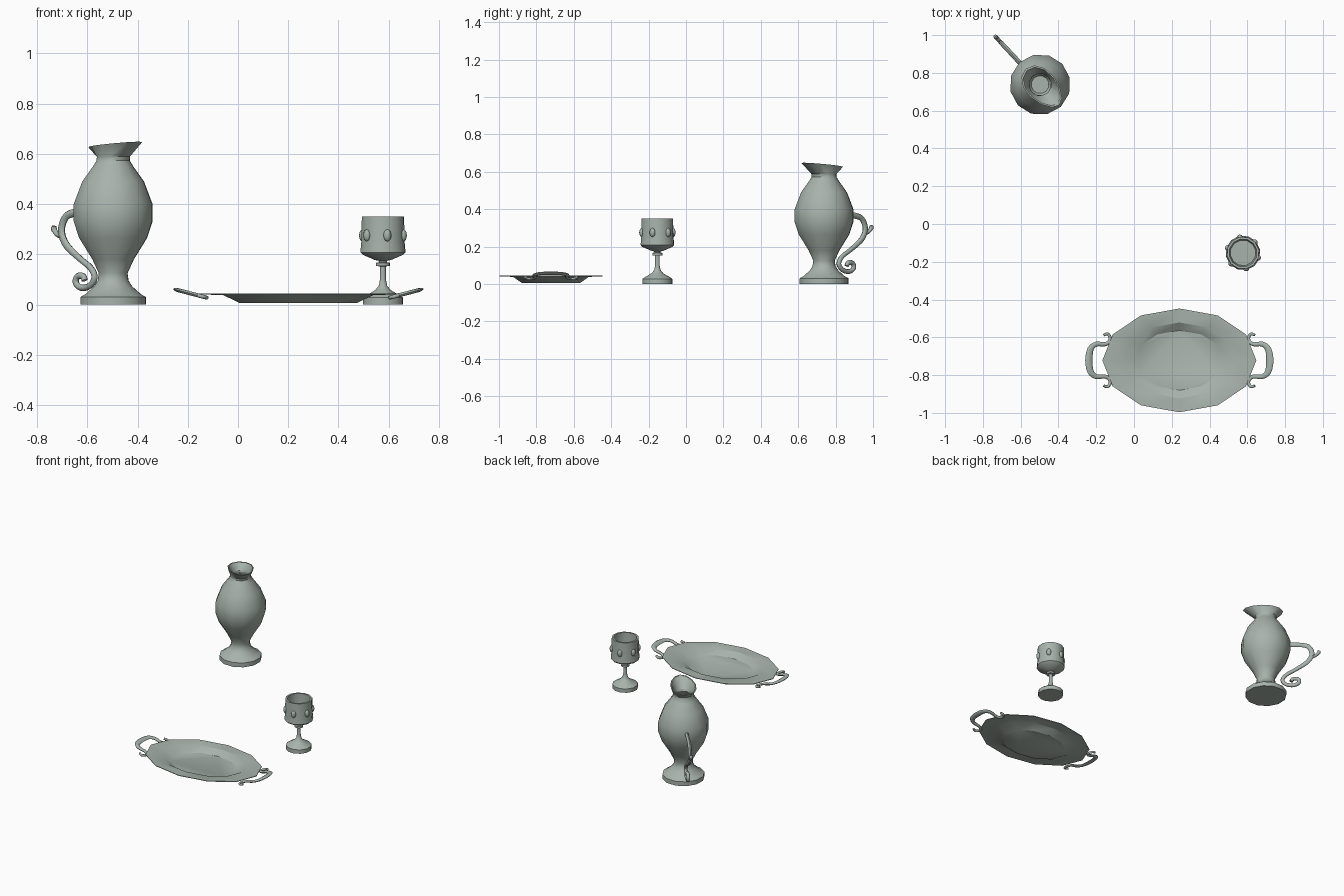
import bpy, bmesh, math
from mathutils import Vector, Matrix

if "Cube" in bpy.data.objects:
    bpy.data.objects.remove(bpy.data.objects["Cube"])

metal = bpy.data.materials.new("grey green metal")
metal.diffuse_color = (0.39, 0.45, 0.41, 1)
metal.use_nodes = True
metal.node_tree.nodes["Principled BSDF"].inputs["Base Color"].default_value = metal.diffuse_color


def finish(name, bm, matrix, angle=32):
    bmesh.ops.recalc_face_normals(bm, faces=bm.faces)
    me = bpy.data.meshes.new(name)
    bm.to_mesh(me)
    bm.free()
    me.transform(matrix)
    me.materials.append(metal)
    ob = bpy.data.objects.new(name, me)
    bpy.context.collection.objects.link(ob)
    bpy.ops.object.select_all(action='DESELECT')
    ob.select_set(True)
    bpy.context.view_layer.objects.active = ob
    bpy.ops.object.shade_smooth_by_angle(angle=math.radians(angle))
    return ob


def skin(bm, rings):
    """Bridge a list of point rings and cap both ends."""
    vs = [[bm.verts.new(p) for p in ring] for ring in rings]
    n = len(vs[0])
    for a, b in zip(vs, vs[1:]):
        for i in range(n):
            j = (i + 1) % n
            bm.faces.new((a[i], a[j], b[j], b[i]))
    bm.faces.new(vs[0])
    bm.faces.new(vs[-1])


def lathe(name, profile, matrix, sides=12, sy=1.0):
    """profile: (radius, z) or (radius, z, k); k pulls the ring into a spout."""
    rings = []
    for r, z, *k in profile:
        k = k[0] if k else 0
        ring = []
        for i in range(sides):
            a = 2 * math.pi * i / sides
            c, s = math.cos(a), math.sin(a)
            x = r * c * (1 + 0.6 * k) + 0.018 * k
            y = r * s * sy * (1 - 0.15 * k * c)
            ring.append((x, y, z + 0.09 * k * x))
        rings.append(ring)
    bm = bmesh.new()
    skin(bm, rings)
    return finish(name, bm, matrix)


def sweep(name, pts, normal, matrix, thick, steps=3, sides=8):
    """pts: (x, y, z, half width). Smooth planar path with an oval section."""
    p = [Vector(q) for q in pts]
    p = [2 * p[0] - p[1]] + p + [2 * p[-1] - p[-2]]
    path = []
    for i in range(1, len(p) - 2):
        a, b, c, d = p[i - 1:i + 3]
        for s in range(steps):
            t = s / steps
            path.append(0.5 * (2 * b + (c - a) * t + (2 * a - 5 * b + 4 * c - d) * t * t
                               + (3 * b - a - 3 * c + d) * t ** 3))
    path.append(p[-2])
    n = Vector(normal).normalized()
    rings = []
    for i, q in enumerate(path):
        t = (path[min(i + 1, len(path) - 1)] - path[max(i - 1, 0)]).to_3d().normalized()
        side = t.cross(n).normalized()
        rings.append([q.to_3d() + side * q.w * math.cos(2 * math.pi * k / sides)
                      + n * thick * math.sin(2 * math.pi * k / sides) for k in range(sides)])
    bm = bmesh.new()
    skin(bm, rings)
    return finish(name, bm, matrix, 50)


# --- jug: local +x is the spout, -x the handle
jug = Matrix.Translation((-0.497, 0.738, 0)) @ Matrix.Rotation(math.radians(-47), 4, 'Z')
lathe("jug_body", [
    (0.134, 0), (0.134, 0.03), (0.115, 0.04), (0.078, 0.072), (0.063, 0.095), (0.059, 0.125),
    (0.085, 0.18), (0.139, 0.265), (0.161, 0.33), (0.161, 0.40), (0.126, 0.49), (0.082, 0.55),
    (0.068, 0.573), (0.066, 0.588, 0.1), (0.082, 0.635, 1),
    (0.075, 0.635, 1), (0.058, 0.588, 0.1), (0.058, 0.573), (0.074, 0.545), (0.118, 0.487),
    (0.152, 0.398), (0.152, 0.332), (0.130, 0.268), (0.076, 0.184), (0.047, 0.13)], jug)
handle = [(0.145, 0.372), (0.22, 0.366), (0.272, 0.352), (0.298, 0.315), (0.298, 0.275),
          (0.266, 0.23), (0.19, 0.18), (0.133, 0.147), (0.108, 0.11), (0.133, 0.076),
          (0.185, 0.066), (0.218, 0.086), (0.208, 0.112), (0.176, 0.113), (0.166, 0.096)]
sweep("jug_handle", [(-d, 0, z, 0.016 if i < 6 else 0.013) for i, (d, z) in enumerate(handle)],
      (0, 1, 0), jug, 0.012)
sweep("jug_thumb_rest", [(-d, 0, z, w) for d, z, w in
      ((0.296, 0.265, 0.008), (0.322, 0.277, 0.010), (0.338, 0.29, 0.010),
       (0.346, 0.302, 0.013), (0.343, 0.312, 0.006))], (0, 1, 0), jug, 0.011)

# --- goblet
goblet = Matrix.Translation((0.577, -0.153, 0)) @ Matrix.Rotation(math.radians(12), 4, 'Z')
lathe("goblet_body", [
    (0.082, 0), (0.082, 0.027), (0.072, 0.034), (0.032, 0.057), (0.017, 0.075), (0.012, 0.1),
    (0.012, 0.152), (0.028, 0.153), (0.028, 0.166), (0.016, 0.168), (0.018, 0.174),
    (0.035, 0.178), (0.082, 0.198), (0.092, 0.208), (0.088, 0.25), (0.086, 0.35),
    (0.074, 0.35), (0.074, 0.25), (0.068, 0.21)], goblet)
for i in range(6):
    bm = bmesh.new()
    bmesh.ops.create_uvsphere(bm, u_segments=10, v_segments=8, radius=1)
    place = (goblet @ Matrix.Rotation(math.radians(60 * i - 90), 4, 'Z')
             @ Matrix.Translation((0.086, 0, 0.275)) @ Matrix.Diagonal((0.013, 0.016, 0.024, 1)))
    finish("goblet_stud_%d" % (i + 1), bm, place, 60)

# --- oval tray with a shallow well
tray = Matrix.Translation((0.24, -0.722, 0))
lathe("tray_plate", [
    (0.233, 0.006), (0.30, 0.038), (0.4075, 0.040), (0.4075, 0.044), (0.298, 0.042),
    (0.235, 0.011)], tray, sy=0.674)

# tray handles: half a path mirrored in y, then the whole handle turned to the other end
half = [(0.400, 0.134, 0.007), (0.380, 0.140, 0.008), (0.366, 0.120, 0.009),
        (0.372, 0.098, 0.010), (0.395, 0.085, 0.011), (0.440, 0.086, 0.013),
        (0.470, 0.060, 0.017)]
flat = half + [(0.479, 0, 0.020)] + [(u, -v, w) for u, v, w in reversed(half)]
for label, turn in (("right", 0), ("left", math.pi)):
    sweep("tray_handle_" + label,
          [(u, v, 0.025 + 0.26 * (u - 0.355), w) for u, v, w in flat],
          (-0.26, 0, 1), tray @ Matrix.Rotation(turn, 4, 'Z'), 0.008)
